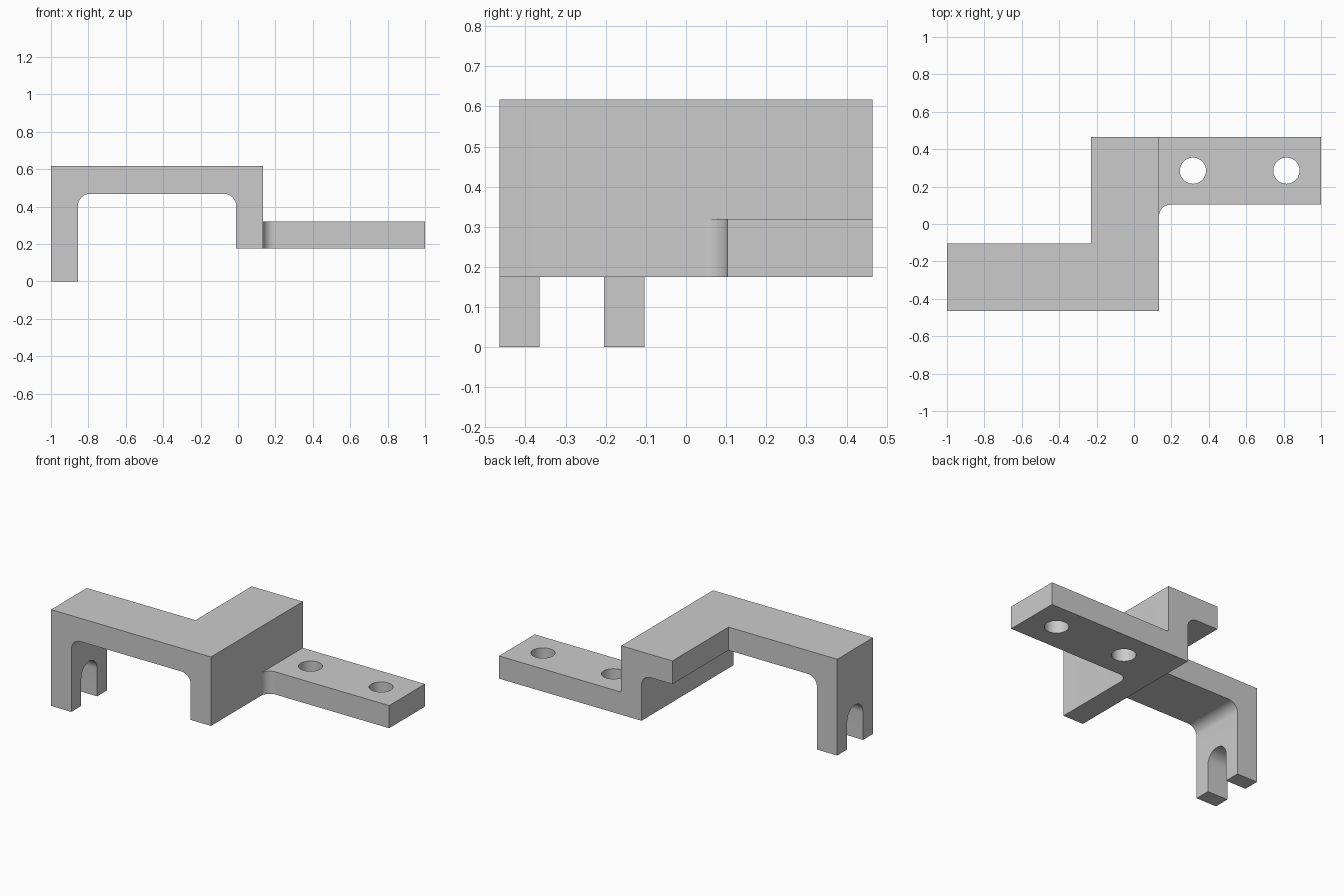
import bpy, bmesh
from math import cos, sin, pi, radians
from mathutils import Vector

if "Cube" in bpy.data.objects:
    bpy.data.objects.remove(bpy.data.objects["Cube"])

W = 0.465            # half depth
TOP, LOW = 0.617, 0.175


def arc(cx, cy, r, a0, a1, n=12):
    return [(cx + r * cos(radians(a0 + (a1 - a0) * i / n)),
             cy + r * sin(radians(a0 + (a1 - a0) * i / n))) for i in range(n + 1)]


def prism(name, pts, axis, lo, hi):
    """Extrude a 2D profile along the given axis from lo to hi."""
    put = {"x": lambda p: (lo, p[0], p[1]),
           "y": lambda p: (p[0], lo, p[1]),
           "z": lambda p: (p[0], p[1], lo)}[axis]
    bm = bmesh.new()
    face = bm.faces.new([bm.verts.new(put(p)) for p in pts])
    ext = bmesh.ops.extrude_face_region(bm, geom=[face], use_keep_orig=True)
    verts = [v for v in ext["geom"] if isinstance(v, bmesh.types.BMVert)]
    step = Vector([(hi - lo) * (axis == a) for a in "xyz"])
    bmesh.ops.translate(bm, verts=verts, vec=step)
    bmesh.ops.recalc_face_normals(bm, faces=bm.faces)
    me = bpy.data.meshes.new(name)
    bm.to_mesh(me)
    bm.free()
    ob = bpy.data.objects.new(name, me)
    bpy.context.collection.objects.link(ob)
    return ob


def combine(target, tool, op):
    bpy.context.view_layer.objects.active = target
    m = target.modifiers.new(op, "BOOLEAN")
    m.operation, m.solver, m.object = op, "EXACT", tool
    bpy.ops.object.modifier_apply(modifier=m.name)
    bpy.data.objects.remove(tool)


# Bridge: arch profile with a long and a short leg, rounded inside corners
R = 0.065
bridge = [(-1, 0), (-0.856, 0)]
bridge += arc(-0.856 + R, 0.468 - R, R, 180, 90)
bridge += arc(-0.01 - R, 0.468 - R, R, 90, 0)
bridge += [(-0.01, LOW), (0.134, LOW), (0.134, TOP), (-1, TOP)]
bracket = prism("bracket", bridge, "y", -W, W)

# Cut the back left away to leave an L-shaped plan
notch = [(-1.2, -0.103), (-0.229, -0.103), (-0.229, 0.7), (-1.2, 0.7)]
combine(bracket, prism("notch_cutter", notch, "z", -0.2, 0.9), "DIFFERENCE")

# Mounting tab with a filleted root
F = 0.06
tab = [(0.06, 0.103 - F)] + arc(0.134 + F, 0.103 - F, F, 180, 90)
tab += [(1, 0.103), (1, W), (0.06, W)]
combine(bracket, prism("mounting_tab", tab, "z", LOW, 0.32), "UNION")

# Screw holes
for x in (0.315, 0.815):
    hole = arc(x, 0.285, 0.07, 0, 360, 48)[:-1]
    combine(bracket, prism("hole_cutter", hole, "z", 0, 0.5), "DIFFERENCE")

# Round-topped slot in the long leg
slot = [(-0.365, -0.1), (-0.204, -0.1)] + arc(-0.2845, 0.175, 0.0805, 0, 180, 24)
combine(bracket, prism("slot_cutter", slot, "x", -1.1, -0.7), "DIFFERENCE")

bpy.ops.object.select_all(action="DESELECT")
bracket.select_set(True)
bpy.context.view_layer.objects.active = bracket
bpy.ops.object.shade_smooth_by_angle(angle=radians(30))
